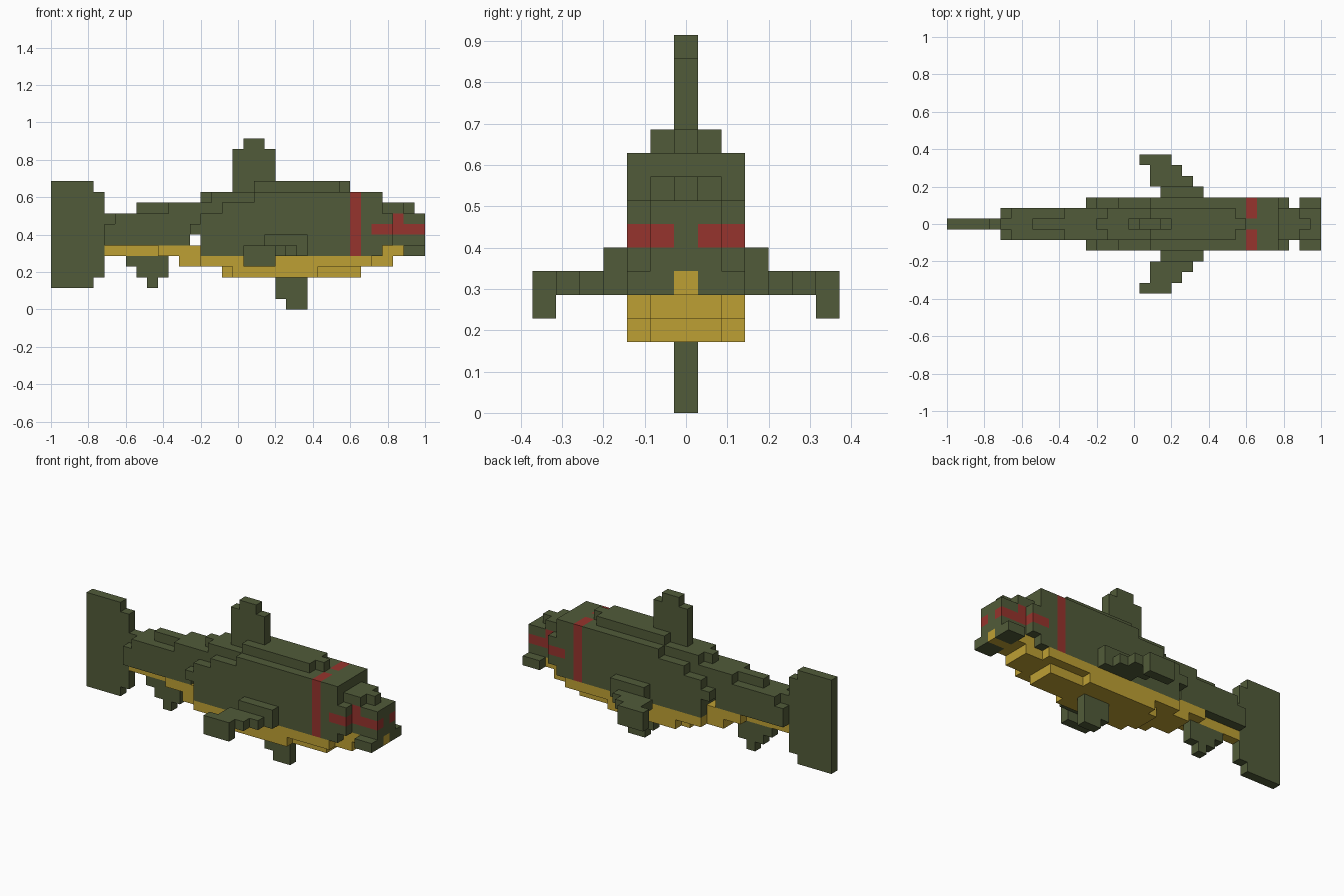
import bpy, bmesh
from mathutils import Vector

cube = bpy.data.objects.get("Cube")
if cube:
    bpy.data.objects.remove(cube, do_unlink=True)

U = 2 / 35  # size of one block


def make_material(name, rgb):
    m = bpy.data.materials.new(name)
    m.diffuse_color = (*rgb, 1)
    m.use_nodes = True
    bsdf = m.node_tree.nodes["Principled BSDF"]
    bsdf.inputs["Base Color"].default_value = (*rgb, 1)
    bsdf.inputs["Roughness"].default_value = 0.9
    return m


MATS = [make_material("olive_green", (0.083, 0.105, 0.041)),
        make_material("belly_yellow", (0.515, 0.352, 0.034)),
        make_material("marking_red", (0.305, 0.034, 0.026))]
GREEN, YELLOW, RED = range(3)


def stack(bottom, spans, outer=0, inner=0):
    """Blocks stacked upward, one x span per layer, mirrored in y."""
    return {(x, s * y, bottom + i) for i, (start, end) in enumerate(spans)
            for x in range(start, end)
            for y in range(inner, outer + 1) for s in (-1, 1)}


def face_corners(cell, axis, side):
    """Four corners of one side of a block, wound outward."""
    base = Vector((cell[0], cell[1] - 0.5, cell[2]))
    base[axis] += (side + 1) // 2
    u, v = Vector(), Vector()
    u[(axis + 1) % 3] = 1
    v[(axis + 2) % 3] = 1
    loop = [base, base + u, base + u + v, base + v]
    return loop if side > 0 else loop[::-1]


def build_part(name, colour, cells, solid, marks):
    """Skin the exposed block sides, then merge flat areas of one colour."""
    bm = bmesh.new()
    for cell in sorted(cells):
        for axis in range(3):
            for side in (-1, 1):
                near = list(cell)
                near[axis] += side
                if tuple(near) in solid:
                    continue
                verts = [bm.verts.new((p.x * U - 1, p.y * U, p.z * U))
                         for p in face_corners(cell, axis, side)]
                face = bm.faces.new(verts)
                face.material_index = RED if cell in marks else colour
    bmesh.ops.remove_doubles(bm, verts=bm.verts, dist=U * 0.01)
    bmesh.ops.dissolve_limit(bm, angle_limit=0.01, verts=bm.verts,
                             edges=bm.edges, delimit={'MATERIAL'})
    mesh = bpy.data.meshes.new(name)
    bm.to_mesh(mesh)
    bm.free()
    for m in MATS:
        mesh.materials.append(m)
    bpy.context.collection.objects.link(bpy.data.objects.new(name, mesh))


# Thin fins on the centre line
tail_fin = stack(2, [(0, 4)] + [(0, 5)] * 8 + [(0, 4)])
dorsal_fin = stack(12, [(17, 21)] * 3 + [(18, 20)])
pelvic_fin = stack(0, [(22, 24)] + [(21, 24)] * 2)
anal_fin = stack(2, [(9, 10), (8, 11), (7, 11)])

# Side fins, stepping outward to a drooping tip
pectoral_fins = stack(5, [(20, 24)] * 2, 3, 3)
pectoral_fins |= stack(5, [(19, 23)], 4, 4)
pectoral_fins |= stack(5, [(19, 22)], 5, 5)
pectoral_fins |= stack(4, [(18, 21)] * 2, 6, 6)

# Body: wide middle, narrower rear, stepped ridge along the back
body = stack(5, [(14, 31), (14, 32), (13, 32), (14, 32), (16, 31), (19, 31)], 2)
rear_body = stack(6, [(5, 13)] * 2 + [(6, 14)], 1) | stack(8, [(5, 6)])
back_ridge = stack(9, [(11, 16), (15, 19), (19, 27)], 1)
back_ridge |= stack(9, [(8, 11), (14, 15), (17, 28)])

# Head, lips and yellow underside
head = stack(6, [(32, 35)] * 3 + [(31, 33)], 1) | stack(9, [(33, 34)])
lips = stack(5, [(33, 35)], 2, 1)
throat = stack(5, [(31, 33)], 1) | stack(5, [(33, 35)])
belly = stack(3, [(17, 25), (14, 30)], 2) | stack(5, [(5, 10)])
belly |= stack(3, [(16, 29), (12, 32), (10, 14)], 1)

# Red gill stripe and eye band, leaving the centre row unpainted
gill_stripe = stack(5, [(28, 29)] * 6, 2, 1)
eye_band = stack(7, [(30, 35), (32, 33)], 2, 1)

parts = {
    "tail_fin": (GREEN, tail_fin), "dorsal_fin": (GREEN, dorsal_fin),
    "pelvic_fin": (GREEN, pelvic_fin), "anal_fin": (GREEN, anal_fin),
    "pectoral_fins": (GREEN, pectoral_fins), "body": (GREEN, body),
    "rear_body": (GREEN, rear_body), "back_ridge": (GREEN, back_ridge),
    "head": (GREEN, head), "lips": (GREEN, lips),
    "throat": (YELLOW, throat), "belly": (YELLOW, belly),
}
all_cells = set().union(*(cells for _, cells in parts.values()))
for part, (colour, cells) in parts.items():
    build_part(part, colour, cells, all_cells, gill_stripe | eye_band)
